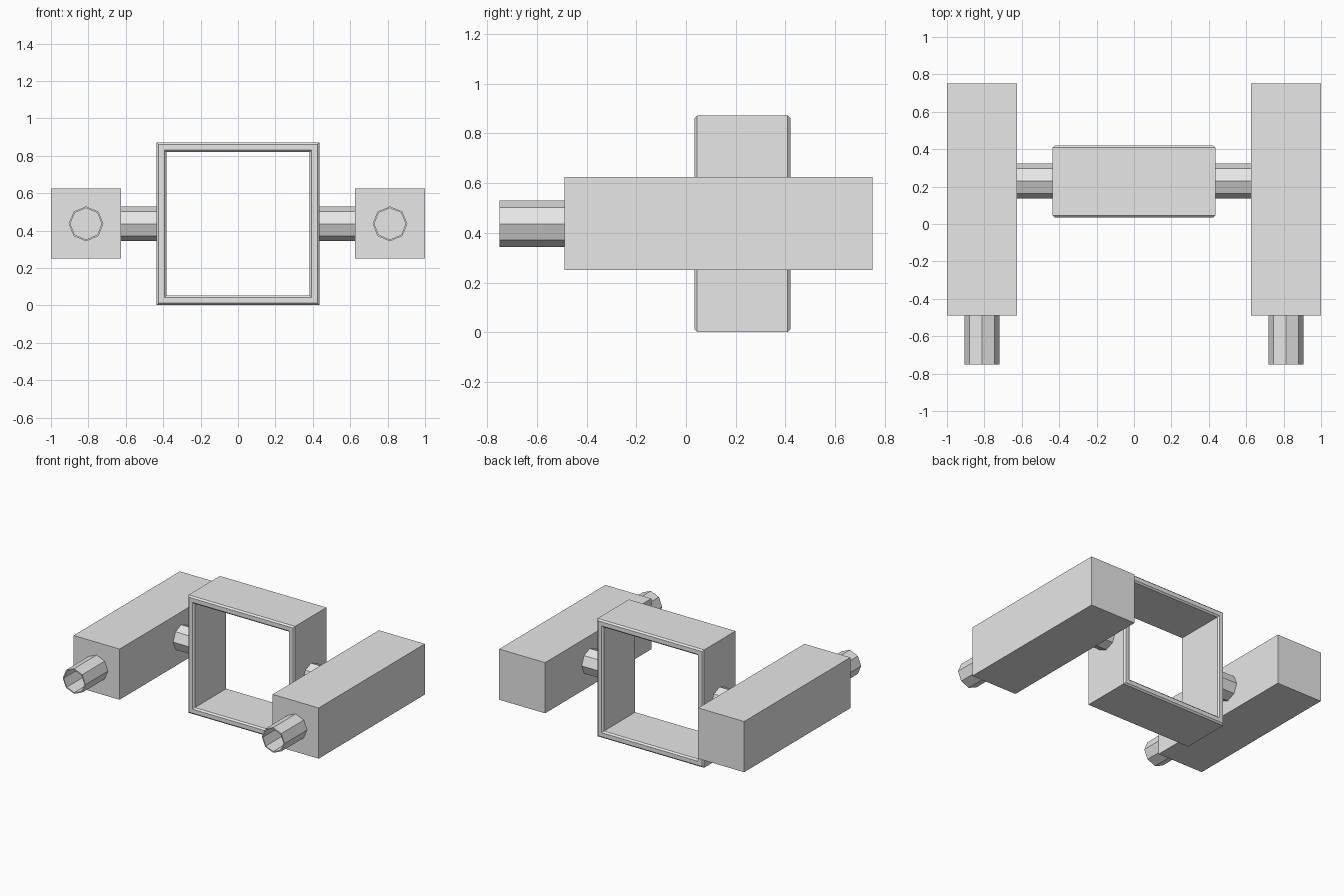
import bpy
import bmesh
import math
from mathutils import Matrix, Vector

cube = bpy.data.objects.get("Cube")
if cube:
    bpy.data.objects.remove(cube, do_unlink=True)

grey = bpy.data.materials.new("light grey")
grey.use_nodes = True
grey.diffuse_color = (0.8, 0.8, 0.8, 1)
grey.node_tree.nodes["Principled BSDF"].inputs["Base Color"].default_value = (0.8, 0.8, 0.8, 1)

MID_Z = 0.4365


def finish(name, bm):
    bmesh.ops.recalc_face_normals(bm, faces=bm.faces)
    mesh = bpy.data.meshes.new(name)
    bm.to_mesh(mesh)
    bm.free()
    mesh.materials.append(grey)
    obj = bpy.data.objects.new(name, mesh)
    bpy.context.collection.objects.link(obj)
    return obj


def box(name, low, high):
    low, high = Vector(low), Vector(high)
    bm = bmesh.new()
    bmesh.ops.create_cube(bm, size=1)
    bmesh.ops.scale(bm, vec=high - low, verts=bm.verts)
    bmesh.ops.translate(bm, vec=(low + high) / 2, verts=bm.verts)
    return finish(name, bm)


def ring(name, section, sides, matrix, turn=0.0):
    """Sweep a closed (radius, depth) section around the local z axis."""
    bm = bmesh.new()
    loops = []
    for i in range(sides):
        a = turn + math.tau * i / sides
        loops.append([bm.verts.new(matrix @ Vector((r * math.cos(a), r * math.sin(a), d)))
                      for r, d in section])
    n = len(section)
    for i in range(sides):
        a, b = loops[i], loops[(i + 1) % sides]
        for j in range(n):
            k = (j + 1) % n
            bm.faces.new((a[j], b[j], b[k], a[k]))
    return finish(name, bm)


def tube(name, start, axis, length):
    section = [(0.093, 0), (0.093, length), (0.084, length), (0.084, 0)]
    matrix = Matrix.Translation(start) @ Matrix.Rotation(math.pi / 2, 4, axis)
    return ring(name, section, 8, matrix)


# Square frame with chamfered rims, a four-sided sweep
outer, inner, half, c = 0.435, 0.383, 0.193, 0.011
profile = [(outer - c, -half), (outer, c - half), (outer, half - c), (outer - c, half),
           (inner + c, half), (inner, half - c), (inner, c - half), (inner + c, -half)]
profile = [(r * math.sqrt(2), d) for r, d in profile]
ring("centre_frame", profile, 4,
     Matrix.Translation((0, 0.227, MID_Z)) @ Matrix.Rotation(math.pi / 2, 4, "X"), math.pi / 4)

# Side blocks, their front tubes and the tubes joining them to the frame
for side, s in (("left", 1), ("right", -1)):
    xs = sorted((s * 0.625, s * 1.0))
    box(side + "_block", (xs[0], -0.488, 0.25), (xs[1], 0.75, 0.624))
    tube(side + "_front_tube", (s * 0.8125, -0.488, MID_Z), "X", 0.262)
    tube(side + "_joining_tube", (0.43 if s > 0 else -0.63, 0.23, MID_Z), "Y", 0.2)
